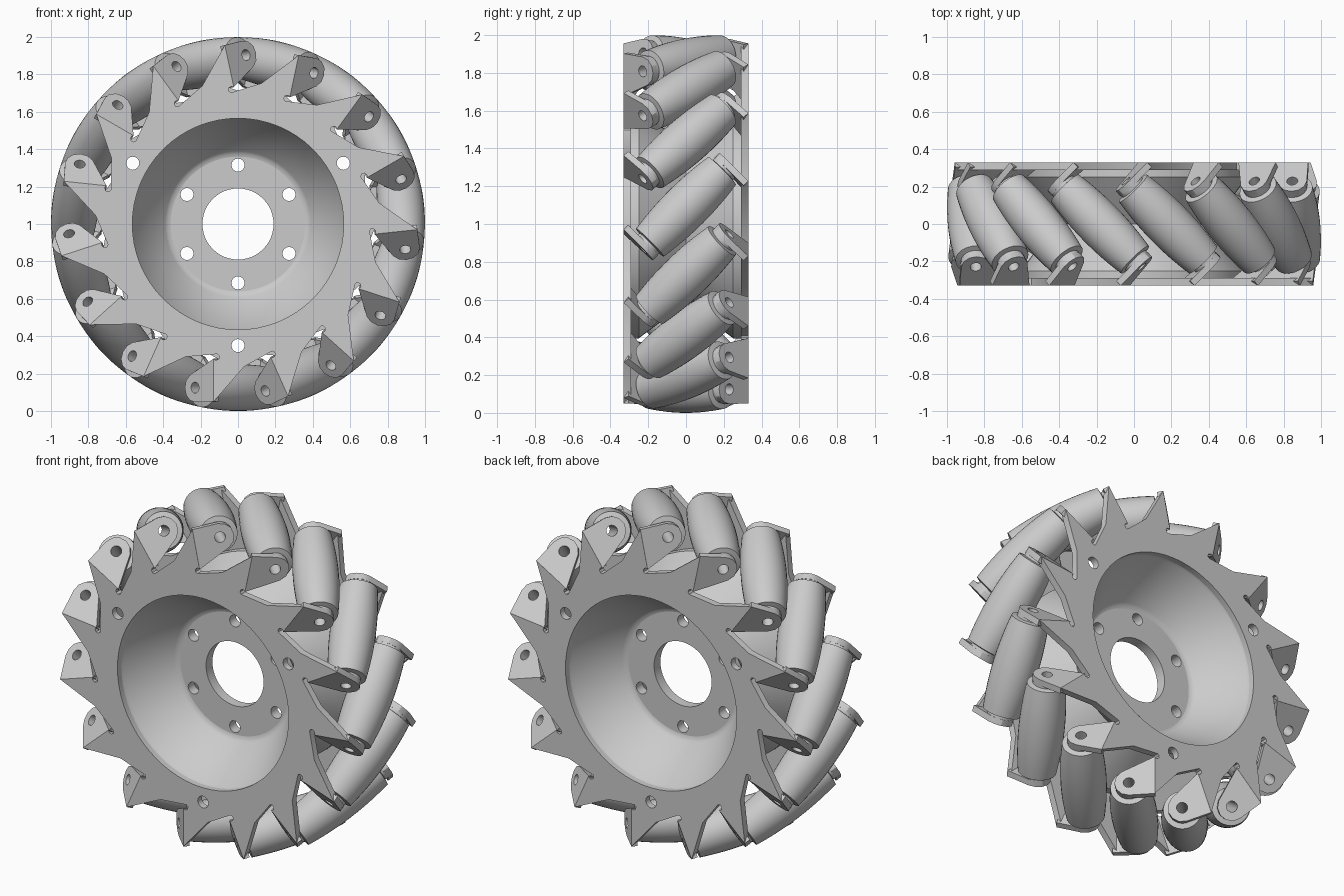
import bpy, bmesh
from math import pi, sin, cos, radians, sqrt
from mathutils import Matrix, Vector

cube = bpy.data.objects.get("Cube")
if cube:
    bpy.data.objects.remove(cube)

grey = bpy.data.materials.new("plain_grey")
grey.use_nodes = True
grey.diffuse_color = (0.6, 0.6, 0.6, 1)
grey.node_tree.nodes["Principled BSDF"].inputs["Base Color"].default_value = (0.6, 0.6, 0.6, 1)

COUNT = 15
AXIS_R = 0.875      # distance of roller axes from the wheel centre
FACE = 0.33         # half width of the wheel
HOLE = 0.035
STEP = 2 * pi / COUNT


def circle(r, n=48, x=0, y=0):
    return [(x + r * cos(2 * pi * i / n), y + r * sin(2 * pi * i / n)) for i in range(n)]


def ring_of_holes(n, dist, start):
    return [circle(HOLE, 16, dist * cos(start + 2 * pi * i / n), dist * sin(start + 2 * pi * i / n))
            for i in range(n)]


def finish(mesh):
    """Give a mesh its material and smooth shading with sharp edges."""
    mesh.materials.clear()
    mesh.materials.append(grey)
    temp = bpy.data.objects.new("temp", mesh)
    bpy.context.collection.objects.link(temp)
    bpy.ops.object.select_all(action="DESELECT")
    temp.select_set(True)
    bpy.context.view_layer.objects.active = temp
    bpy.ops.object.shade_smooth_by_angle(angle=radians(30))
    bpy.data.objects.remove(temp)
    return mesh


def sheet(name, loops, thickness):
    """Flat sheet cut from an outline and holes, centred on its thickness."""
    curve = bpy.data.curves.new(name, "CURVE")
    curve.dimensions = "2D"
    curve.fill_mode = "BOTH"
    curve.extrude = thickness / 2
    for loop in loops:
        spline = curve.splines.new("POLY")
        spline.points.add(len(loop) - 1)
        for point, (x, y) in zip(spline.points, loop):
            point.co = (x, y, 0, 1)
        spline.use_cyclic_u = True
    temp = bpy.data.objects.new(name, curve)
    bpy.context.collection.objects.link(temp)
    bpy.context.view_layer.update()
    mesh = bpy.data.meshes.new_from_object(temp.evaluated_get(bpy.context.evaluated_depsgraph_get()))
    bpy.data.objects.remove(temp)
    bm = bmesh.new()
    bm.from_mesh(mesh)
    bmesh.ops.remove_doubles(bm, verts=bm.verts, dist=1e-5)
    bmesh.ops.recalc_face_normals(bm, faces=bm.faces)
    bm.to_mesh(mesh)
    bm.free()
    return finish(mesh)


def lathe(name, profile, steps):
    """Closed (radius, height) profile turned about z."""
    bm = bmesh.new()
    verts = [bm.verts.new((r, 0, h)) for r, h in profile]
    edges = [bm.edges.new((a, b)) for a, b in zip(verts, verts[1:] + verts[:1])]
    bmesh.ops.spin(bm, geom=verts + edges, axis=(0, 0, 1), cent=(0, 0, 0),
                   angle=2 * pi, steps=steps)
    bmesh.ops.remove_doubles(bm, verts=bm.verts, dist=1e-5)
    bmesh.ops.recalc_face_normals(bm, faces=bm.faces)
    mesh = bpy.data.meshes.new(name)
    bm.to_mesh(mesh)
    bm.free()
    return finish(mesh)


def place(name, mesh, matrix):
    obj = bpy.data.objects.new(name, mesh)
    bpy.context.collection.objects.link(obj)
    obj.matrix_world = Matrix.Translation((0, 0, 1)) @ matrix


# Side plate: saw-tooth ring with rounded relief slots
tooth = [(0.13, 0.95), (0.13, 0.725), (0.115, 0.728), (0.102, 0.72), (0.1, 0.705),
         (0.11, 0.695), (0.28, 0.71)]
outline = []
for k in range(COUNT):
    a = (k - 0.5) * STEP
    outline += [(t * cos(a) + u * sin(a), u * cos(a) - t * sin(a)) for t, u in tooth]
plate = sheet("side_plate", [outline, circle(0.565, 64)] + ring_of_holes(3, 0.65, pi / 6), 0.04)

# Dish: sloping wall between side plate and centre disc
dish = lathe("dish", [(0.565, 0.295), (0.56, 0.28), (0.39, 0.045), (0.375, 0.034), (0.36, 0.03),
                      (0.36, 0), (0.42, 0), (0.605, 0.25), (0.605, 0.295)], 64)

# Centre disc with bore and bolt holes
disc = sheet("centre_disc", [circle(0.37, 64), circle(0.19)] + ring_of_holes(6, 0.315, pi / 6), 0.03)

# Bent tab: tapered from the bend to a rounded end around the pin hole
bend = -0.1 * sqrt(2)
end = [(0.078 * cos(radians(d)), 0.078 * sin(radians(d))) for d in range(-60, 91, 30)]
tab = sheet("tab", [[(bend, -0.155)] + end + [(bend, 0.075)], circle(0.03, 16)], 0.035)

# Roller: barrel whose bulge follows the wheel's outer circle, with a pin bore
stations = [-0.27 + 0.045 * i for i in range(13)]
barrel = [(1 - sqrt(AXIS_R ** 2 + s * s / 2), s) for s in stations]
collar = [(0.075, 0.275), (0.075, 0.292), (0.03, 0.292)]
roller = lathe("roller", [(r, -h) for r, h in reversed(collar)] + barrel + collar, 32)

# Two matching hub halves
upright = Matrix.Rotation(pi / 2, 4, "X")
for side, turn in (("front", 0), ("back", pi)):
    half = Matrix.Rotation(turn, 4, "Z")
    place(side + "_side_plate", plate, half @ Matrix.Translation((0, 0.02 - FACE, 0)) @ upright)
    place(side + "_dish", dish, half @ upright)
    place(side + "_centre_disc", disc, half @ Matrix.Translation((0, -0.015, 0)) @ upright)

# Rollers set at 45 degrees, each held by a tab at both ends
tilt = Matrix((Vector((1, 1, 0)).normalized(), (0, 0, 1),
               Vector((1, -1, 0)).normalized())).transposed().to_4x4()
offset = Matrix.Translation((0, 0, 0.325 - 0.0175))
for k in range(COUNT):
    frame = (Matrix.Rotation((k - 0.5) * STEP, 4, "Y")
             @ Matrix.Translation((0, 0, AXIS_R)) @ tilt)
    place(f"roller_{k + 1}", roller, frame)
    place(f"front_tab_{k + 1}", tab, frame @ offset)
    place(f"back_tab_{k + 1}", tab, frame @ Matrix.Rotation(pi, 4, "Y") @ offset)
